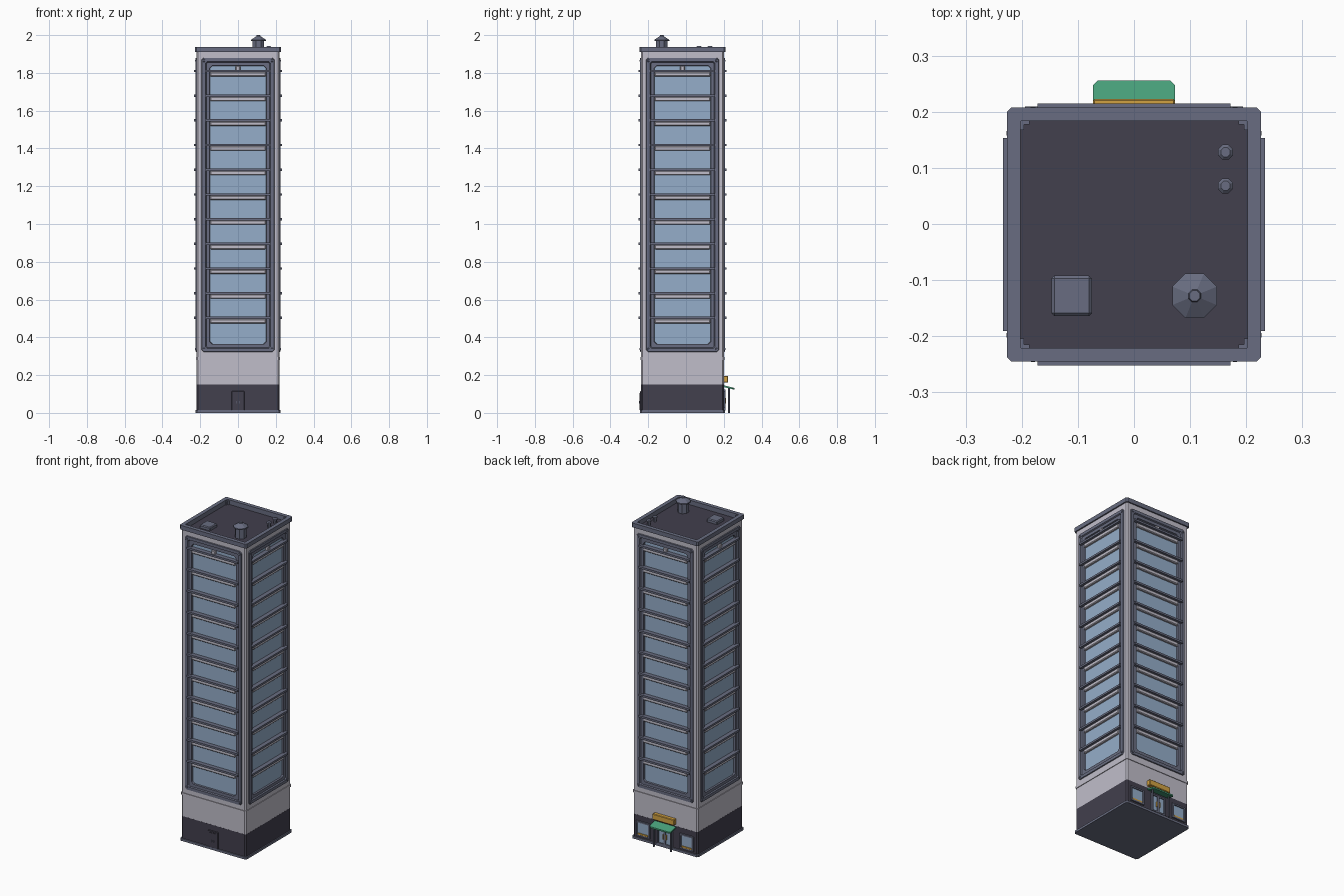
import bpy, bmesh, math
from mathutils import Matrix, Vector

if "Cube" in bpy.data.objects:
    bpy.data.objects.remove(bpy.data.objects["Cube"], do_unlink=True)

CY = -0.0185      # tower centre in y
WALL = 0.2185     # wall half width


def material(name, rgb):
    m = bpy.data.materials.new(name)
    m.use_nodes = True
    m.diffuse_color = (*rgb, 1)
    m.node_tree.nodes["Principled BSDF"].inputs["Base Color"].default_value = (*rgb, 1)
    return m


LIGHT = material("pale stone", (0.53, 0.515, 0.59))
SLATE = material("slate trim", (0.14, 0.152, 0.218))
DARK = material("charcoal", (0.054, 0.05, 0.074))
GLASS = material("blue glass", (0.3, 0.42, 0.585))
GREEN = material("canopy green", (0.065, 0.36, 0.2))
ORANGE = material("sign orange", (0.64, 0.36, 0.055))


def finish(name, bm, mats):
    bmesh.ops.recalc_face_normals(bm, faces=bm.faces)
    me = bpy.data.meshes.new(name)
    bm.to_mesh(me)
    bm.free()
    for m in mats:
        me.materials.append(m)
    ob = bpy.data.objects.new(name, me)
    bpy.context.collection.objects.link(ob)
    return ob


def box(name, lo, hi, mat, bevel=0, vertical_only=False):
    bm = bmesh.new()
    lo, hi = Vector(lo), Vector(hi)
    bmesh.ops.create_cube(bm, size=1, matrix=Matrix.Translation((lo + hi) / 2)
                          @ Matrix.Diagonal((*(hi - lo), 1)))
    if bevel:
        edges = [e for e in bm.edges if not vertical_only
                 or abs(e.verts[0].co.z - e.verts[1].co.z) > 1e-4]
        bmesh.ops.bevel(bm, geom=edges, offset=bevel, segments=1, affect='EDGES')
    return finish(name, bm, [mat])


def square(name, half, z0, z1, mat, bevel=0.008):
    return box(name, (-half, CY - half, z0), (half, CY + half, z1), mat, bevel, True)


def lathe(name, x, y, profile, mat, sides=8):
    bm = bmesh.new()
    rings = [[bm.verts.new((x + r * math.cos(2 * math.pi * (i + .5) / sides),
                            y + r * math.sin(2 * math.pi * (i + .5) / sides), z))
              for i in range(sides)] for r, z in profile]
    for a, b in zip(rings, rings[1:]):
        for i in range(sides):
            j = (i + 1) % sides
            bm.faces.new((a[i], a[j], b[j], b[i]))
    bm.faces.new(rings[0])
    bm.faces.new(rings[-1])
    return finish(name, bm, [mat])


def outline(w, z0, z1, c):
    """Chamfered rectangle as (u, z) points."""
    return [(-w + c, z0), (w - c, z0), (w, z0 + c), (w, z1 - c),
            (w - c, z1), (-w + c, z1), (-w, z1 - c), (-w, z0 + c)]


def turn(k):
    return Matrix.Translation((0, CY, 0)) @ Matrix.Rotation(k * math.pi / 2, 4, 'Z')


# Wall with stepped window frame and recessed glass, one per side
def facade(name, k):
    bm = bmesh.new()
    cw = WALL - 0.007
    steps = [(cw, 0.15, 1.912, 0.0001, WALL, 0), (0.192, 0.322, 1.88, 0.01, WALL, 0),
             (0.190, 0.324, 1.878, 0.01, 0.224, 1), (0.172, 0.342, 1.86, 0.008, 0.224, 1),
             (0.168, 0.346, 1.856, 0.008, 0.217, 1), (0.15, 0.364, 1.838, 0.012, 0.217, 1),
             (0.148, 0.366, 1.836, 0.012, 0.207, 1)]
    prev = None
    for w, z0, z1, c, d, mi in steps:
        ring = [bm.verts.new((u, -d, z)) for u, z in outline(w, z0, z1, c)]
        if prev:
            for i in range(8):
                j = (i + 1) % 8
                bm.faces.new((prev[i], prev[j], ring[j], ring[i])).material_index = mi
        prev = ring
    bm.faces.new(prev).material_index = 2
    # chamfered building corner
    bm.faces.new([bm.verts.new(p) for p in ((cw, -WALL, .15), (WALL, -cw, .15),
                                            (WALL, -cw, 1.912), (cw, -WALL, 1.912))])
    ob = finish(name, bm, [LIGHT, SLATE, GLASS])
    ob.data.transform(turn(k))


def side_box(name, k, lo, hi, mat, bevel=0):
    ob = box(name, lo, hi, mat, bevel)
    ob.data.transform(turn(k))


for k, side in enumerate(("front", "left", "back", "right")):
    facade(side + "_facade", k)
    for i in range(11):
        z = 0.503 + i * 0.1307
        side_box(f"{side}_floor_ledge_{i}", k, (-.172, -.2335, z - .006), (.172, -.206, z + .006), SLATE)
        side_box(f"{side}_floor_band_{i}", k, (-.148, -.223, z - .029), (.148, -.206, z - .006), LIGHT, .004)
    side_box(side + "_top_lamp", k, (-.012, -.224, 1.812), (.012, -.206, 1.836), LIGHT, .003)
    # corner studs on the frame
    for sx in (-1, 1):
        for z in (0.338, 1.864):
            side_box(side + "_frame_stud", k, (sx * .18 - .006, -.227, z - .006),
                     (sx * .18 + .006, -.222, z + .006), SLATE, .002)

# Base, trim and roof
square("plinth", 0.2255, 0, 0.014, SLATE)
square("dark_base", WALL + .0005, 0.005, 0.15, DARK)
square("base_top", WALL - .001, 0.149, 0.152, LIGHT)
square("stone_ledge", 0.2225, 0.281, 0.295, LIGHT)
square("roof_floor", 0.21, 1.89, 1.908, DARK)

bm = bmesh.new()
rings = []
for h, z, c in ((.2265, 1.91, .008), (.2265, 1.936, .008), (.2025, 1.936, .002), (.2025, 1.9, .002), (.2025, 1.91, .002)):
    rings.append([bm.verts.new((u, CY + v, z)) for u, v in outline(h, -h, h, c)])
for a, b in ((0, 1), (1, 2), (2, 3), (4, 0)):
    for i in range(8):
        j = (i + 1) % 8
        bm.faces.new((rings[a][i], rings[a][j], rings[b][j], rings[b][i]))
finish("parapet", bm, [SLATE])

for sx in (-1, 1):
    for sy in (-1, 1):
        for lx, ly in ((.017, .007), (.007, .017)):
            x0, x1 = sorted((sx * .203, sx * (.203 - lx)))
            y0, y1 = sorted((CY + sy * .203, CY + sy * (.203 - ly)))
            box("parapet_bracket", (x0, y0, 1.905), (x1, y1, 1.93), SLATE)

box("roof_hatch", (-.147, -.164, 1.9), (-.075, -.092, 1.928), SLATE, .005)
lathe("roof_tank", .108, -.128, [(.033, 1.9), (.033, 1.97)], SLATE)
lathe("tank_cap", .108, -.128, [(.043, 1.968), (.043, 1.975), (.012, 1.994), (.01, 2.0)], SLATE)
for y in (.128, .068):
    lathe("roof_vent", .163, y, [(.01, 1.9), (.01, 1.93), (.0145, 1.932), (.0145, 1.938), (.009, 1.943)], SLATE)

# Service door at the front
side_box("service_door_frame", 0, (-.034, -.225, .012), (.034, -.215, .115), DARK, .002)
for sx in (-1, 1):
    side_box("service_door_leaf", 0, (sx * .014 - .012, -.228, .016), (sx * .014 + .012, -.22, .105), DARK)
    side_box("service_door_handle", 0, (sx * .006 - .002, -.231, .05), (sx * .006 + .002, -.226, .062), SLATE)


# Shopfront at the back
def framed_pane(name, x, w, z0, z1):
    t, d = .009, .228
    side_box(name + "_glass", 2, (x - w, -.222, z0), (x + w, -.215, z1), GLASS)
    for sx in (-1, 1):
        side_box(name + "_jamb", 2, (x + sx * w - t / 2, -d, z0), (x + sx * w + t / 2, -.215, z1), SLATE)
    for z in (z0, z1):
        side_box(name + "_rail", 2, (x - w - t / 2, -d, z - t / 2), (x + w + t / 2, -.215, z + t / 2), SLATE)


for sx in (-1, 1):
    framed_pane("shop_window", sx * .148, .042, .03, .112)
    side_box("shop_sill", 2, (sx * .148 - .034, -.227, .034), (sx * .148 + .034, -.215, .043), ORANGE)
    framed_pane("entrance_door", sx * .025, .022, .018, .118)
    side_box("door_handle", 2, (sx * .01 - .002, -.231, .05), (sx * .01 + .002, -.222, .08), ORANGE)
    lathe("canopy_post", sx * .058, .228, [(.005, 0), (.005, .136)], SLATE)

# Sloping canopy with clipped outer corners, and the sign above it
bm = bmesh.new()
plan = [(-.073, .195), (.073, .195), (.073, .247), (.064, .256), (-.064, .256), (-.073, .247)]
layers = [[bm.verts.new((x, y, .147 + dz - (y - .195) * .25)) for x, y in plan] for dz in (-.009, 0)]
bm.faces.new(layers[0])
bm.faces.new(layers[1])
for i in range(6):
    j = (i + 1) % 6
    bm.faces.new((layers[0][i], layers[0][j], layers[1][j], layers[1][i]))
finish("canopy", bm, [GREEN])
box("sign_board", (-.073, .195, .16), (.073, .223, .196), ORANGE, .003)
